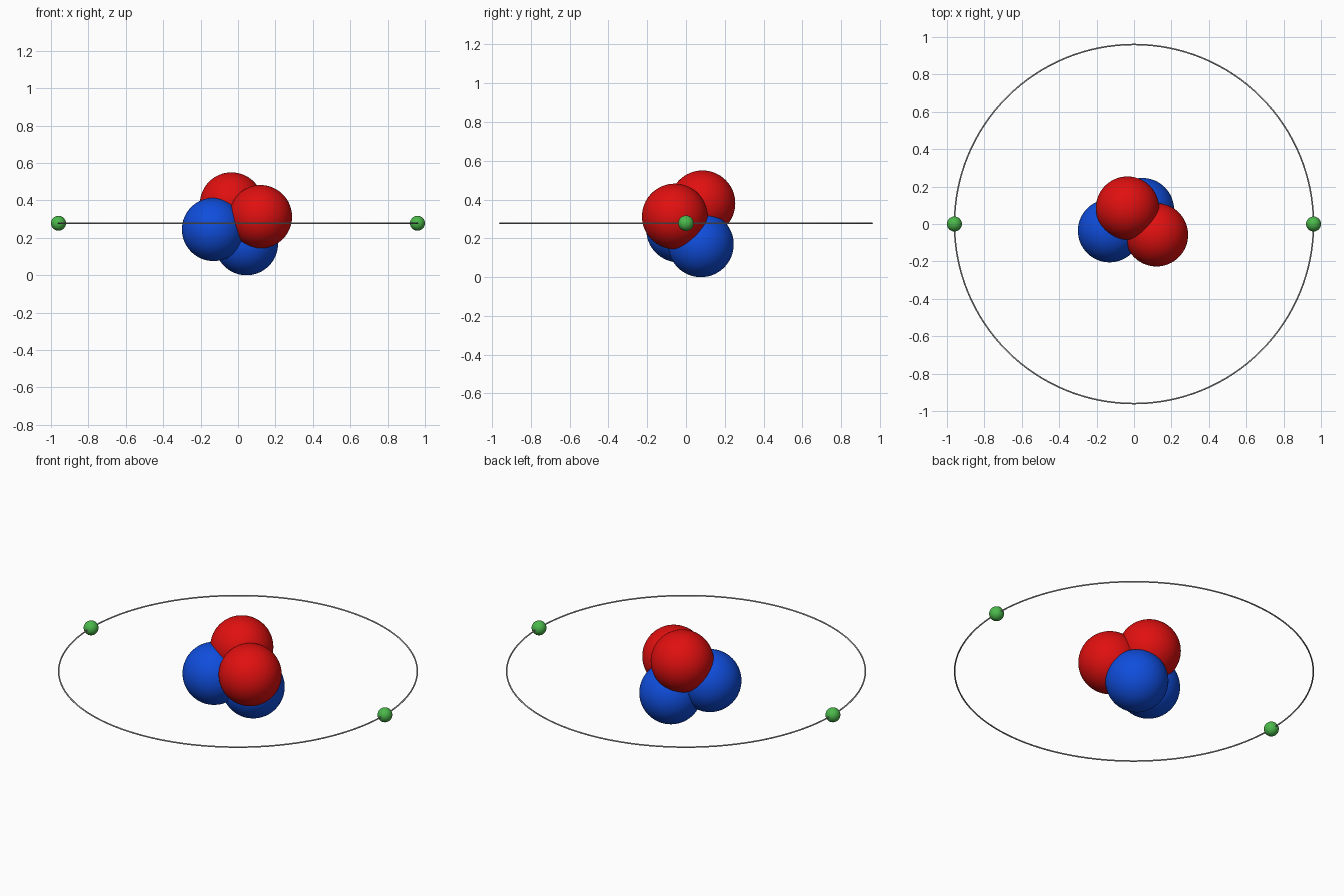
import bpy

if "Cube" in bpy.data.objects:
    bpy.data.objects.remove(bpy.data.objects["Cube"])


def material(name, rgb):
    m = bpy.data.materials.new(name)
    m.diffuse_color = (*rgb, 1)
    m.use_nodes = True
    m.node_tree.nodes["Principled BSDF"].inputs["Base Color"].default_value = m.diffuse_color
    return m


red = material("red", (0.75, 0.005, 0.005))
blue = material("blue", (0.005, 0.075, 0.72))
green = material("green", (0.07, 0.48, 0.07))
grey = material("grey", (0.45, 0.45, 0.45))

ORBIT_Z = 0.278
ORBIT_R = 0.96


def finish(name, mat):
    ob = bpy.context.object
    ob.name = name
    ob.data.materials.append(mat)
    bpy.ops.object.shade_smooth()


def ball(name, loc, r, mat, segments):
    bpy.ops.mesh.primitive_uv_sphere_add(
        segments=segments, ring_count=segments // 2, radius=r, location=loc)
    finish(name, mat)


# Nucleus: two red and two blue overlapping balls
nucleus = [
    ("proton_front", (0.12, -0.058, 0.313), red),
    ("proton_top", (-0.035, 0.085, 0.381), red),
    ("neutron_left", (-0.131, -0.036, 0.245), blue),
    ("neutron_bottom", (0.045, 0.077, 0.169), blue),
]
for name, loc, mat in nucleus:
    ball(name, loc, 0.169, mat, 64)

# Electrons on opposite sides of the orbit
for name, side in (("electron_left", -1), ("electron_right", 1)):
    ball(name, (side * ORBIT_R, 0, ORBIT_Z), 0.04, green, 32)

# Thin orbit ring
bpy.ops.mesh.primitive_torus_add(
    major_radius=ORBIT_R, minor_radius=0.004, major_segments=128,
    minor_segments=12, location=(0, 0, ORBIT_Z))
finish("orbit_ring", grey)
